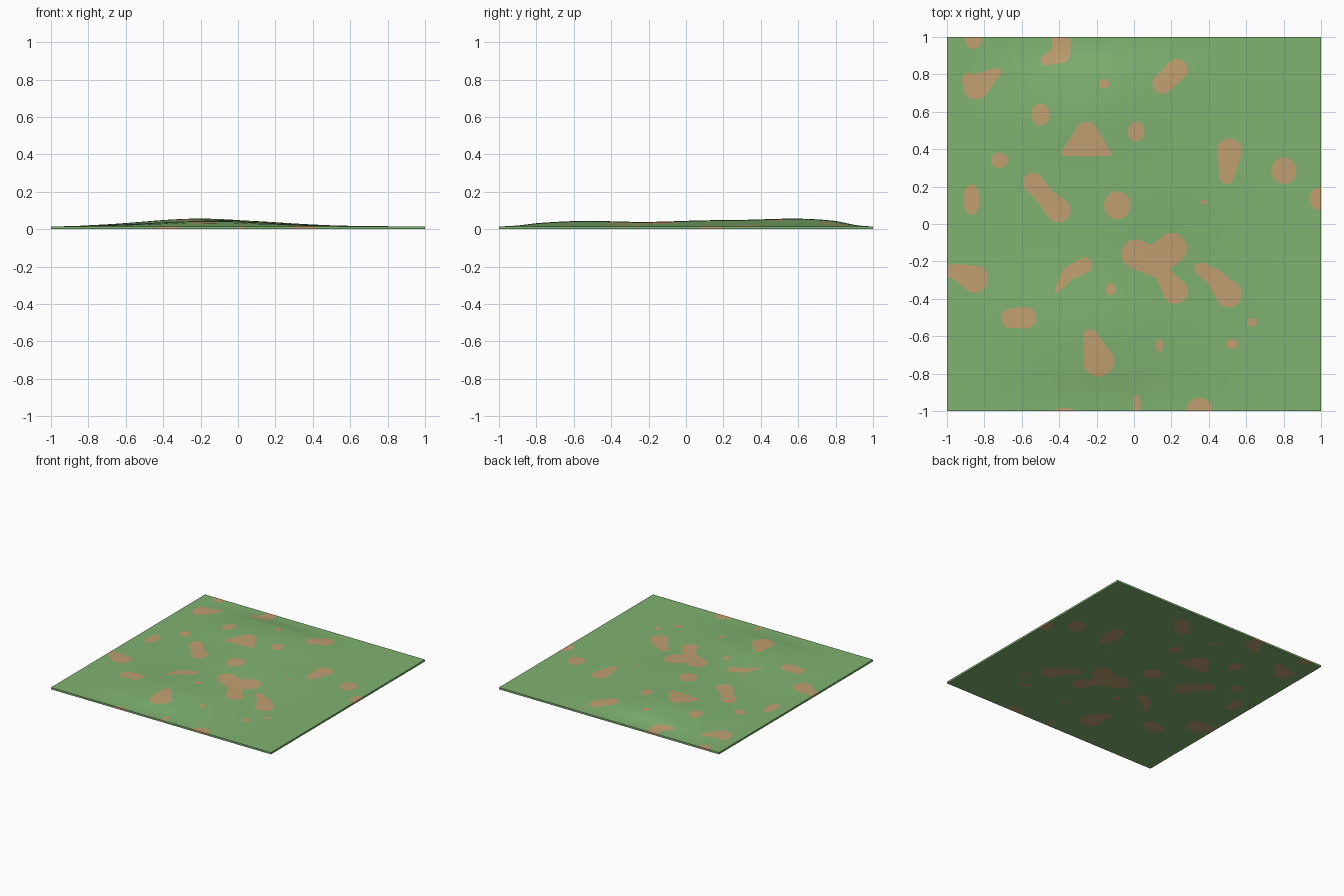
import bpy, bmesh, math
from mathutils import Vector

if "Cube" in bpy.data.objects:
    bpy.data.objects.remove(bpy.data.objects["Cube"])

BASE = 0.015

# Gentle hills: centre x, y, spread x, y, height
HILLS = [(-.22, .62, .30, .24, .038), (-.05, .10, .30, .25, .028), (-.15, -.55, .33, .25, .028)]

# Simple dirt spots: centre x, y, radius x, y
SPOTS = [
    (-.86, .99, .045, .055), (-.16, .75, .028, .026), (-.50, .585, .048, .06),
    (.01, .495, .045, .055), (.80, .285, .068, .072), (.985, .135, .05, .06),
    (-.72, .34, .046, .042), (-.87, .13, .045, .082), (-.09, .10, .07, .075),
    (.37, .115, .03, .012), (-.125, -.35, .027, .033), (.135, -.65, .02, .037),
    (.63, -.525, .028, .025), (.015, -.97, .021, .065), (-.37, -1, .06, .018),
    (.35, -1, .07, .072), (.525, -.642, .036, .027),
]

# Irregular dirt patches, each a chain of circles: (x, y, r)
CHAINS = [
    [(-.39, 1.0, .05), (-.39, .91, .05), (-.475, .875, .028)],
    [(-.88, .77, .04), (-.845, .735, .07), (-.735, .81, .025)],
    [(.15, .75, .053), (.23, .825, .058)],
    [(-.375, .378, .016), (-.255, .485, .062), (-.135, .378, .016), (-.375, .378, .016)],
    [(-.255, .47, .06), (-.25, .42, .06)],
    [(.51, .39, .068), (.495, .25, .038)],
    [(-.54, .22, .055), (-.47, .14, .048), (-.405, .075, .066)],
    [(-1.0, -.25, .03), (-.95, -.255, .042), (-.855, -.293, .075)],
    [(-.265, -.22, .042), (-.35, -.265, .036), (-.415, -.36, .012)],
    [(0.01, -.16, .078), (.11, -.205, .075), (.20, -.13, .083)],
    [(.12, -.20, .07), (.165, -.28, .045), (.22, -.36, .068)],
    [(.355, -.24, .035), (.43, -.285, .046), (.505, -.375, .072)],
    [(-.66, -.505, .052), (-.58, -.50, .058)],
    [(-.235, -.60, .038), (-.19, -.73, .086)],
]


def capsule(p, a, b):
    """Distance to a tapered capsule between two circles."""
    pa, pb = Vector(a[:2]), Vector(b[:2])
    d = pb - pa
    t = max(0, min(1, (p - pa).dot(d) / d.length_squared))
    return (p - pa - d * t).length - (a[2] + (b[2] - a[2]) * t)


def dirt(co):
    """Negative inside a dirt patch, positive in the grass."""
    p = co.xy
    f = 1.0
    for x, y, rx, ry in SPOTS:
        f = min(f, (math.hypot((p.x - x) / rx, (p.y - y) / ry) - 1) * min(rx, ry))
    for chain in CHAINS:
        if (p - Vector(chain[0][:2])).length < .5:
            f = min(f, min(capsule(p, a, b) for a, b in zip(chain, chain[1:])))
    return f if abs(f) > 1e-6 else 1e-6


def smooth_edge(t):
    t = max(0, min(1, t))
    return t * t * (3 - 2 * t)


def height(co):
    h = sum(k * math.exp(-((co.x - x) / sx) ** 2 / 2 - ((co.y - y) / sy) ** 2 / 2)
            for x, y, sx, sy, k in HILLS)
    return BASE + h * smooth_edge((1 - abs(co.y)) / .22) * smooth_edge((1 - abs(co.x)) / .25)


def material(name, rgb):
    m = bpy.data.materials.new(name)
    m.diffuse_color = (*rgb, 1)
    m.use_nodes = True
    m.node_tree.nodes["Principled BSDF"].inputs["Base Color"].default_value = m.diffuse_color
    return m


# Flat sheet, with edges cut exactly along the patch outlines
bm = bmesh.new()
bmesh.ops.create_grid(bm, x_segments=100, y_segments=100, size=1)
bmesh.ops.triangulate(bm, faces=bm.faces[:])
field = {v: dirt(v.co) for v in bm.verts}
cuts = set()
for e in bm.edges[:]:
    a, b = e.verts
    fa, fb = field[a], field[b]
    if fa * fb < 0:
        t = min(.97, max(.03, fa / (fa - fb)))
        cuts.add(bmesh.utils.edge_split(e, a, t)[1])
for f in bm.faces[:]:
    ends = [v for v in f.verts if v in cuts]
    if len(ends) == 2:
        bmesh.utils.face_split(f, ends[0], ends[1])

# Colour: grass outside the outlines, dirt inside
for f in bm.faces:
    f.material_index = int(sum(field.get(v, 0) for v in f.verts) < 0)

# Thicken the sheet and raise the hills on the top side
top = bmesh.ops.extrude_face_region(bm, geom=bm.faces[:], use_keep_orig=True)["geom"]
for v in [g for g in top if isinstance(g, bmesh.types.BMVert)]:
    v.co.z = height(v.co)
bm.normal_update()
for f in bm.faces:
    f.smooth = True
    if abs(f.normal.z) < .5:      # rim takes the colour of the ground above it
        f.material_index = int(dirt(f.calc_center_median()) < 0)
bmesh.ops.recalc_face_normals(bm, faces=bm.faces[:])

mesh = bpy.data.meshes.new("ground_tile")
bm.to_mesh(mesh)
bm.free()
mesh.materials.append(material("grass green", (.216, .445, .165)))
mesh.materials.append(material("dirt tan", (.53, .35, .165)))
tile = bpy.data.objects.new("ground_tile", mesh)
bpy.context.collection.objects.link(tile)
bpy.context.view_layer.objects.active = tile
tile.select_set(True)
bpy.ops.object.shade_smooth_by_angle(angle=math.radians(40))
